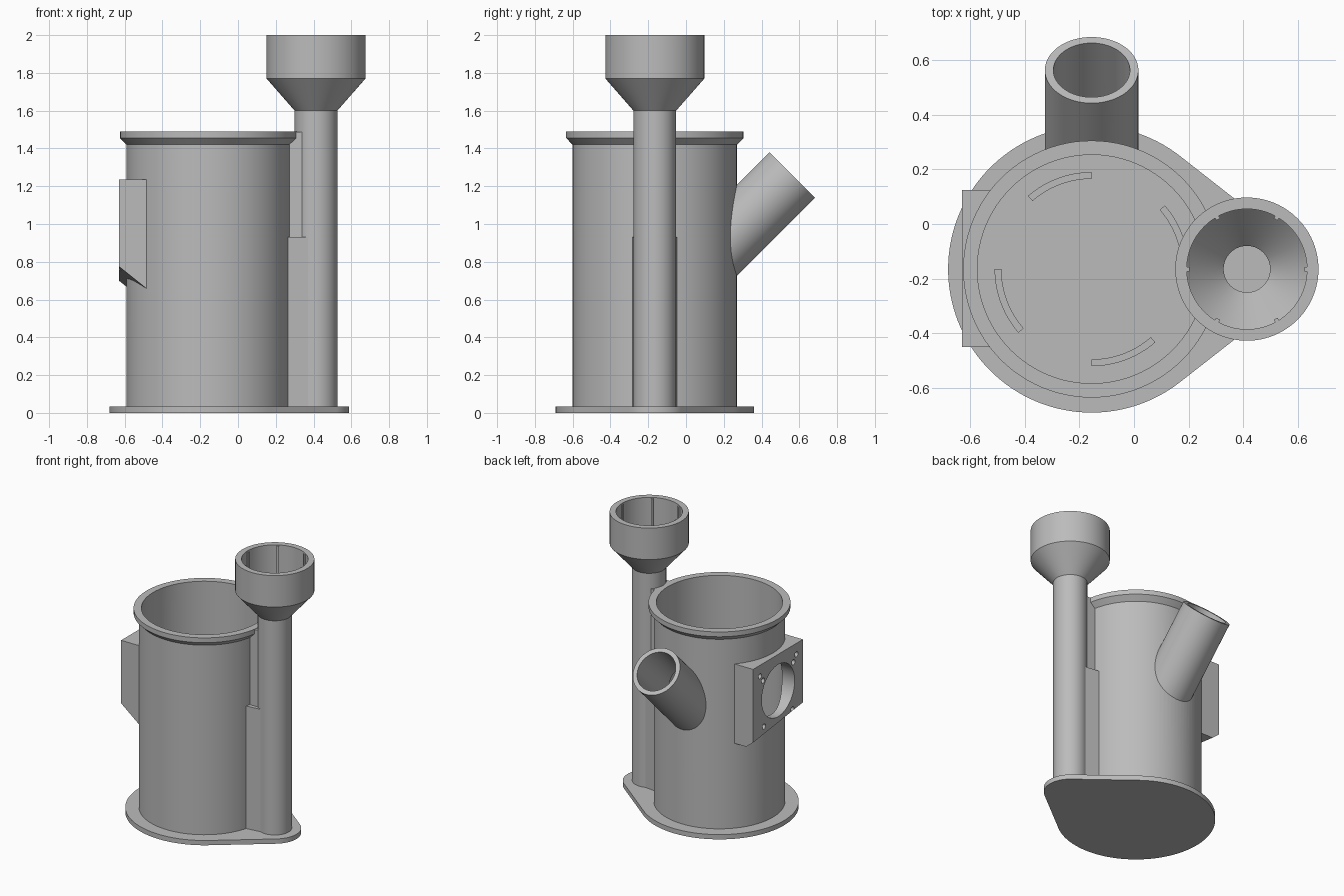
import bpy, bmesh, math
from mathutils import Matrix, Vector

cube = bpy.data.objects.get("Cube")
if cube:
    bpy.data.objects.remove(cube, do_unlink=True)

grey = bpy.data.materials.new("plain grey")
grey.use_nodes = True
colour = (0.5, 0.5, 0.5, 1)
grey.diffuse_color = colour
grey.node_tree.nodes["Principled BSDF"].inputs["Base Color"].default_value = colour

CY = -0.165                        # shared centre line in y
BARREL = Vector((-0.155, CY, 0))
TUBE = Vector((0.413, CY, 0))
parts, cutters = [], []


def finish(name, bm, matrix=None, cutter=False):
    bmesh.ops.recalc_face_normals(bm, faces=bm.faces)
    mesh = bpy.data.meshes.new(name)
    bm.to_mesh(mesh)
    bm.free()
    if matrix:
        mesh.transform(matrix)
    mesh.materials.append(grey)
    obj = bpy.data.objects.new(name, mesh)
    bpy.context.collection.objects.link(obj)
    obj.hide_render = cutter
    (cutters if cutter else parts).append(obj)
    return obj


def lathe(name, profile, matrix, start=0, sweep=360, steps=96):
    """Sweep a closed (radius, height) outline about z."""
    bm = bmesh.new()
    full = sweep == 360
    rings = []
    for i in range(steps if full else steps + 1):
        a = math.radians(start + sweep * i / steps)
        rings.append([bm.verts.new((r * math.cos(a), r * math.sin(a), z)) for r, z in profile])
    n = len(profile)
    for i in range(steps):
        a, b = rings[i], rings[(i + 1) % len(rings)]
        for j in range(n):
            k = (j + 1) % n
            bm.faces.new((a[j], b[j], b[k], a[k]))
    if not full:
        bm.faces.new(rings[0])
        bm.faces.new(rings[-1])
    return finish(name, bm, matrix)


def prism(name, outline, z0, z1, matrix=None, cutter=False):
    bm = bmesh.new()
    face = bm.faces.new([bm.verts.new((x, y, z0)) for x, y in outline])
    ext = bmesh.ops.extrude_face_region(bm, geom=[face])
    verts = [v for v in ext["geom"] if isinstance(v, bmesh.types.BMVert)]
    bmesh.ops.translate(bm, verts=verts, vec=(0, 0, z1 - z0))
    return finish(name, bm, matrix, cutter)


def arc(r, a0=0, a1=360, steps=96, centre=(0, 0)):
    count = steps if a1 - a0 == 360 else steps + 1
    angles = [math.radians(a0 + (a1 - a0) * i / steps) for i in range(count)]
    return [(centre[0] + r * math.cos(a), centre[1] + r * math.sin(a)) for a in angles]


def cut(obj, *tools):
    for tool in tools:
        mod = obj.modifiers.new("cut", "BOOLEAN")
        mod.operation = "DIFFERENCE"
        mod.solver = "EXACT"
        mod.object = tool
    bpy.context.view_layer.update()
    graph = bpy.context.evaluated_depsgraph_get()
    mesh = bpy.data.meshes.new_from_object(obj.evaluated_get(graph))
    obj.modifiers.clear()
    obj.data = mesh


at_barrel = Matrix.Translation(BARREL)
at_tube = Matrix.Translation(TUBE)
# Spout frame: origin at the mouth, local z pointing back and up
at_spout = Matrix.Translation((BARREL.x, 0.563, 1.26)) @ Matrix.Rotation(math.radians(-45), 4, "X")
# Port frame: local z pointing out to -x
PORT_Z = 0.97
at_port = Matrix.Translation((-0.63, CY, PORT_Z)) @ Matrix.Rotation(math.radians(-90), 4, "Y")

# Cutters
chamber = prism("chamber_cutter", arc(0.4195), -0.1, 1.7, at_barrel, True)
bore = prism("tube_bore_cutter", arc(0.085), 0.035, 1.7, at_tube, True)
spout_bore = prism("spout_bore_cutter", arc(0.14), -0.75, 0.1, at_spout, True)
port = prism("port_cutter", arc(0.19), -0.25, 0.1, at_port, True)
screws = []
for up, side in ((0.185, 0.21), (0.14, 0.175), (-0.2, 0.165)):
    for s in (-1, 1):
        screws.append(prism("screw_cutter", arc(0.019, steps=24, centre=(up, s * side)),
                            -0.04, 0.1, at_port, True))

# Base plate: tangent outline around the barrel and tube flanges
R, r = 0.525, 0.175
tangent = math.degrees(math.acos((R - r) / (TUBE.x - BARREL.x)))
outline = arc(R, tangent, 360 - tangent, 96, BARREL.xy) + arc(r, -tangent, tangent, 48, TUBE.xy)
prism("base_plate", outline, 0, 0.035)

# Barrel with flared rim
barrel = lathe("barrel", [(0.418, 0.02), (0.435, 0.02), (0.435, 1.42), (0.47, 1.455),
                          (0.47, 1.49), (0.418, 1.49)], at_barrel)
cut(barrel, spout_bore, port)

# Curved ridges on the barrel floor
for i in range(4):
    lathe("floor_ridge", [(0.33, 0.03), (0.355, 0.03), (0.355, 0.05), (0.33, 0.05)],
          at_barrel, start=90 * i, sweep=41, steps=16)

# Feed tube and funnel
lathe("feed_tube_and_funnel", [(0.085, 0.02), (0.113, 0.02), (0.113, 1.6), (0.262, 1.77),
                               (0.262, 2), (0.22, 2), (0.22, 1.77), (0.085, 1.62)], at_tube)
for i in range(6):
    prism("funnel_rib", [(0.21, -0.008), (0.225, -0.008), (0.225, 0.008), (0.21, 0.008)],
          1.76, 1.995, at_tube @ Matrix.Rotation(math.radians(60 * i), 4, "Z"))

# Webs joining the tube to the barrel
low = prism("lower_web", [(0.25, CY - 0.12), (0.37, CY - 0.105), (0.37, CY + 0.105),
                          (0.25, CY + 0.12)], 0.03, 0.93)
high = prism("upper_web", [(0.255, CY - 0.085), (0.34, CY - 0.085), (0.34, CY + 0.085),
                           (0.255, CY + 0.085)], 0.92, 1.488)
for web in (low, high):
    cut(web, chamber, bore)

# Angled spout
spout = lathe("spout", [(0.14, -0.75), (0.171, -0.75), (0.171, 0), (0.14, 0)], at_spout)
cut(spout, chamber)

# Side mounting bracket with sloped underside
bracket = prism("side_bracket", [(-0.63, -0.45), (-0.4, -0.45), (-0.4, 0.125), (-0.63, 0.125)],
                0.655, 1.235)
bm = bmesh.new()
bm.from_mesh(bracket.data)
corner = Vector((-0.63, -0.45, 0.775))
normal = (Vector((-0.48, -0.45, 0.655)) - corner).cross(Vector((-0.63, 0.125, 0.70)) - corner)
if normal.z > 0:
    normal.negate()
cutres = bmesh.ops.bisect_plane(bm, geom=bm.verts[:] + bm.edges[:] + bm.faces[:],
                                plane_co=corner, plane_no=normal, clear_outer=True)
bmesh.ops.holes_fill(bm, edges=[e for e in bm.edges if e.is_boundary])
bmesh.ops.recalc_face_normals(bm, faces=bm.faces)
bm.to_mesh(bracket.data)
bm.free()
cut(bracket, chamber, port, *screws)

# Remove cutters, then shade the round parts smooth with crisp edges
for tool in cutters:
    bpy.data.objects.remove(tool, do_unlink=True)
bpy.ops.object.select_all(action="DESELECT")
for obj in parts:
    obj.select_set(True)
bpy.context.view_layer.objects.active = barrel
bpy.ops.object.shade_smooth_by_angle(angle=math.radians(30))
